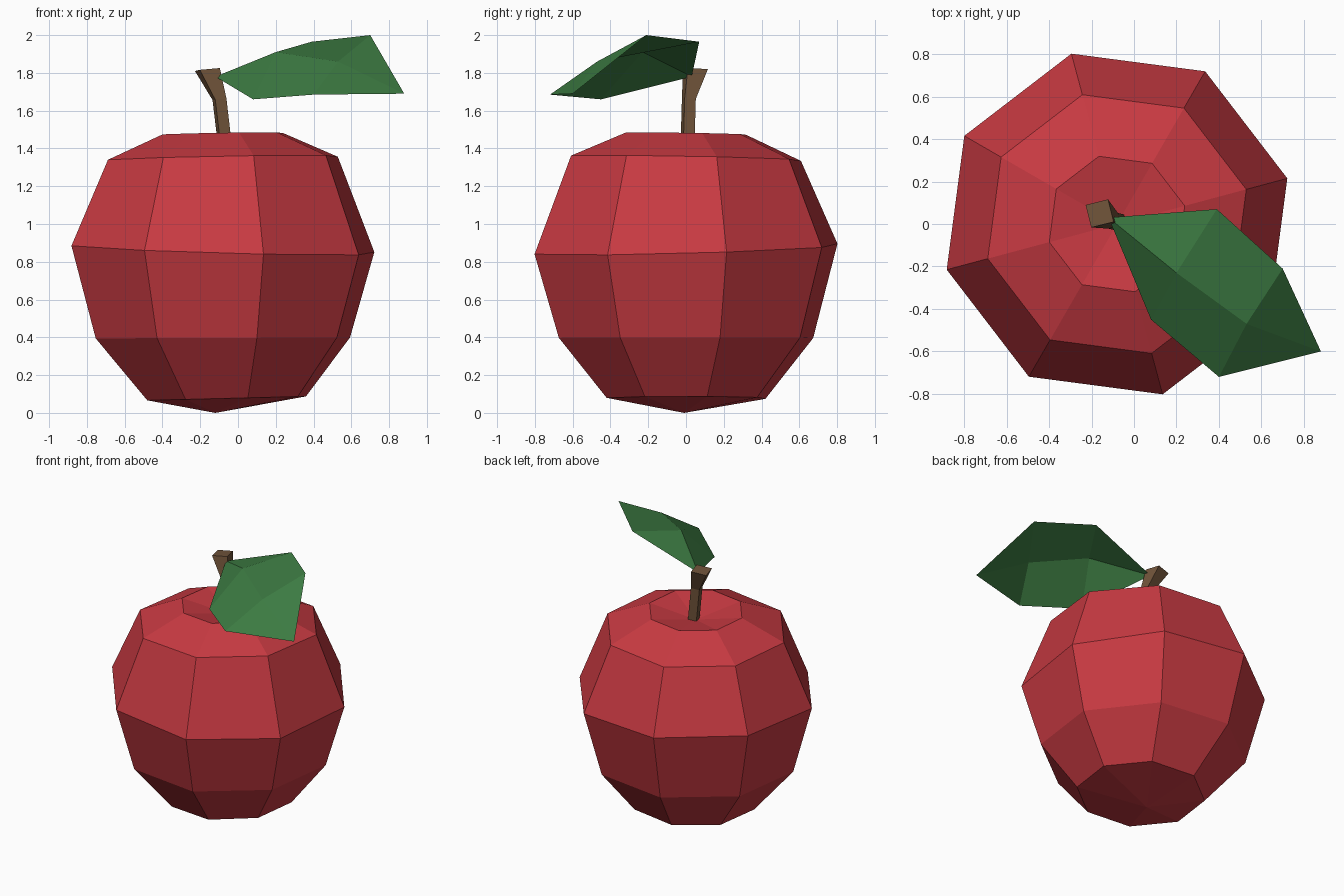
import bpy, math

if "Cube" in bpy.data.objects:
    bpy.data.objects.remove(bpy.data.objects["Cube"])


def material(name, rgb):
    m = bpy.data.materials.new(name)
    m.diffuse_color = (*rgb, 1.0)
    m.use_nodes = True
    m.node_tree.nodes["Principled BSDF"].inputs["Base Color"].default_value = m.diffuse_color
    return m


def mesh_object(name, verts, faces, mat):
    me = bpy.data.meshes.new(name)
    me.from_pydata(verts, [], faces)
    me.materials.append(mat)
    me.update()
    ob = bpy.data.objects.new(name, me)
    bpy.context.collection.objects.link(ob)
    return ob


def loft(name, rings, sides, turn, bottom, top, mat):
    """Rings are (cx, cy, z, radius, x tilt, y tilt); ends close on a point."""
    verts = []
    for cx, cy, z, r, tx, ty in rings:
        for i in range(sides):
            a = math.radians(turn) + 2 * math.pi * i / sides
            dx, dy = r * math.cos(a), r * math.sin(a)
            verts.append((cx + dx, cy + dy, z + tx * dx + ty * dy))
    faces = []
    for k in range(len(rings) - 1):
        for i in range(sides):
            j = (i + 1) % sides
            faces.append((k * sides + i, k * sides + j,
                          (k + 1) * sides + j, (k + 1) * sides + i))
    lo, hi = len(verts), len(verts) + 1
    last = (len(rings) - 1) * sides
    verts += [bottom, top]
    for i in range(sides):
        j = (i + 1) % sides
        faces.append((lo, j, i))
        faces.append((hi, last + i, last + j))
    return mesh_object(name, verts, faces, mat)


red = material("apple red", (0.578, 0.042, 0.054))
green = material("leaf green", (0.045, 0.195, 0.054))
brown = material("stem brown", (0.162, 0.088, 0.042))

# Apple body: slightly tilted eight-sided rings with a dimple on top
loft("apple_body", [
    (-0.06, 0.0, 0.077, 0.435, 0.025, 0.0),
    (-0.08, 0.0, 0.397, 0.697, 0.004, 0.0),
    (-0.08, 0.0, 0.868, 0.83, -0.028, 0.027),
    (-0.08, 0.0, 1.348, 0.63, 0.018, -0.018),
    (-0.08, 0.0, 1.478, 0.33, 0.015, -0.015),
], 8, 15, (-0.12, -0.01, 0.0), (-0.08, 0.0, 1.41), red)

# Stem: square, bent and flared at the top
loft("stem", [
    (-0.065, 0.007, 1.38, 0.043, 0.0, 0.0),
    (-0.098, 0.015, 1.66, 0.043, 0.1, 0.0),
    (-0.162, 0.05, 1.818, 0.077, 0.1, -0.03),
], 4, 59, (-0.065, 0.007, 1.38), (-0.162, 0.05, 1.818), brown)

# Leaf: sheet folded along its midrib
leaf_points = [
    (-0.12, 0.03, 1.78),                          # base
    (0.39, 0.07, 1.965), (0.70, -0.21, 2.0),      # far edge
    (0.88, -0.60, 1.69),                          # tip
    (0.40, -0.72, 1.685), (0.08, -0.45, 1.66),    # near edge
    (0.20, -0.23, 1.91), (0.53, -0.47, 1.86),     # midrib
]
leaf_faces = [(0, 6, 1), (1, 6, 7, 2), (2, 7, 3),
              (3, 7, 4), (4, 7, 6, 5), (5, 6, 0)]
mesh_object("leaf", leaf_points, leaf_faces, green)
